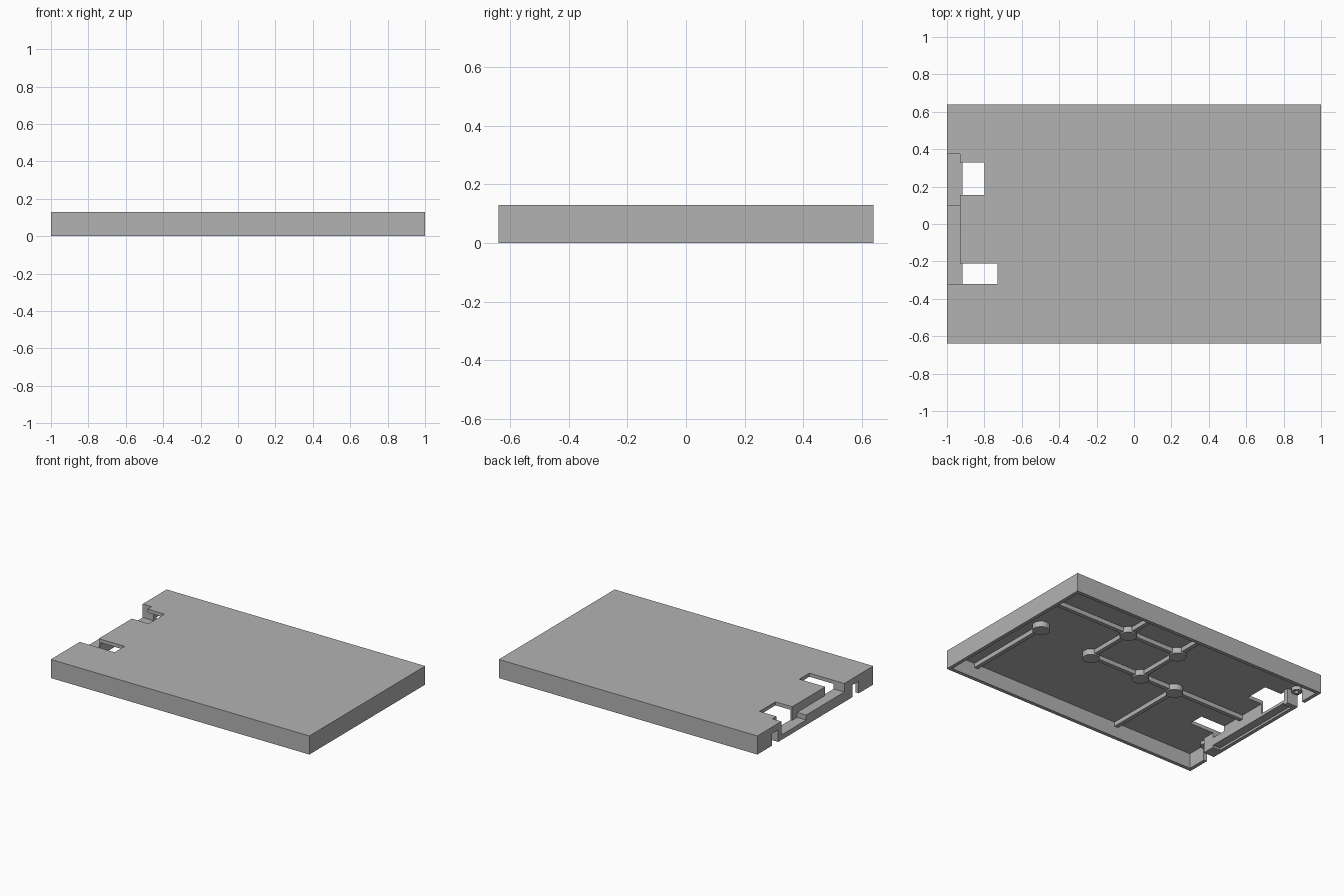
import bpy
import bmesh
from math import tau
from mathutils import Vector

if "Cube" in bpy.data.objects:
    bpy.data.objects.remove(bpy.data.objects["Cube"])

# Material
grey = bpy.data.materials.new("plain_grey")
grey.use_nodes = True
colour = (0.45, 0.45, 0.45, 1)
grey.diffuse_color = colour
grey.node_tree.nodes["Principled BSDF"].inputs["Base Color"].default_value = colour

# Main dimensions
HX, HY, TOP = 1.0, 0.64, 0.13
WALL, CEIL = 0.025, 0.105


def finish(name, bm):
    bmesh.ops.recalc_face_normals(bm, faces=bm.faces)
    mesh = bpy.data.meshes.new(name)
    bm.to_mesh(mesh)
    bm.free()
    mesh.materials.append(grey)
    obj = bpy.data.objects.new(name, mesh)
    bpy.context.collection.objects.link(obj)
    return obj


def box(name, x, y, z):
    """Box from (low, high) pairs."""
    bm = bmesh.new()
    bmesh.ops.create_cube(bm, size=1)
    for v in bm.verts:
        v.co = [(a + b) / 2 + c * (b - a) for (a, b), c in zip((x, y, z), v.co)]
    return finish(name, bm)


def turned(name, x, y, profile, steps=16):
    """Revolve (radius, height) points about a vertical axis."""
    bm = bmesh.new()
    verts = [bm.verts.new((x + r, y, z)) for r, z in profile]
    edges = [bm.edges.new(pair) for pair in zip(verts, verts[1:])]
    bmesh.ops.spin(bm, geom=verts + edges, cent=(x, y, 0), axis=(0, 0, 1),
                   angle=tau, steps=steps)
    bmesh.ops.remove_doubles(bm, verts=bm.verts, dist=0.0005)
    return finish(name, bm)


def cut(target, x, y, z):
    """Subtract a box and throw the cutter away."""
    cutter = box("cutter", x, y, z)
    cutter.hide_render = True
    mod = target.modifiers.new("cut", "BOOLEAN")
    mod.operation, mod.solver, mod.object = "DIFFERENCE", "EXACT", cutter
    bpy.context.view_layer.objects.active = target
    bpy.ops.object.modifier_apply(modifier=mod.name)
    bpy.data.objects.remove(cutter)


# Hollow tray, open underneath
tray = box("tray", (-HX, HX), (-HY, HY), (0, TOP))
cut(tray, (WALL - HX, HX - WALL), (WALL - HY, HY - WALL), (-0.1, CEIL))

# End notch, two windows and the screw slots in the end wall
cut(tray, (-1.1, -0.93), (-0.32, 0.375), (-0.1, 0.2))
cut(tray, (-0.95, -0.80), (0.155, 0.33), (0.05, 0.2))
cut(tray, (-0.95, -0.73), (-0.32, -0.21), (0.05, 0.2))
for side in (-1, 1):
    cut(tray, (-1.1, -0.96), sorted((side * 0.41, side * 0.48)), (-0.1, 0.085))

# Stepped ledge filling the notch, with its outer lip
for name, y, level in (("high", (-0.32, 0.10), 0.07), ("low", (0.10, 0.375), 0.035)):
    box(name + "_ledge", (-HX + WALL, -0.917), y, (0.015, level))
    box(name + "_lip", (-HX, -HX + WALL), y, (0, level))
box("tongue_wall", (-0.93, -0.917), (-0.21, 0.155), (0.03, CEIL + 0.005))

# Cheeks beside the screw slots
box("back_cheek", (-HX + WALL, -0.917), (0.375, 0.41), (0, CEIL))
box("front_cheek", (-HX + WALL, -0.917), (-0.41, -0.32), (0, CEIL))

# Hollow screw bosses near the four corners
for x in (-0.962, 0.935):
    for y in (-0.445, 0.445):
        turned("screw_boss", x, y, [(0.034, CEIL + 0.01), (0.034, 0.08),
                                    (0.016, 0.08), (0.016, CEIL), (0, CEIL)])

# Round support pads under the ceiling
ROW_A, ROW_B = 0.32, -0.045
COL_A, COL_B, COL_C = 0.315, -0.09, -0.37
END_X, END_Y = 0.78, 0.02
pads = [(COL_A, ROW_A), (COL_B, ROW_A), (COL_A, ROW_B),
        (COL_B, ROW_B), (COL_C, ROW_B), (END_X, END_Y)]
for x, y in pads:
    turned("support_pad", x, y, [(0.055, CEIL + 0.005), (0.055, 0.065), (0, 0.065)])

# Ribs joining the pads to each other and to the walls
IN_X, IN_Y = HX - WALL, HY - WALL
ribs = [((COL_B, ROW_A), (IN_X, ROW_A)), ((-0.917, ROW_B), (COL_A, ROW_B)),
        ((COL_A, ROW_B), (COL_A, IN_Y)), ((COL_B, ROW_B), (COL_B, IN_Y)),
        ((COL_C, -IN_Y), (COL_C, ROW_B)), ((END_X, -IN_Y), (END_X, END_Y))]
half = 0.014
for start, end in ribs:
    a, b = Vector(start), Vector(end)
    along_x = abs(b.x - a.x) > abs(b.y - a.y)
    pad = Vector((0, half)) if along_x else Vector((half, 0))
    lo, hi = a - pad, b + pad
    box("rib", (lo.x, hi.x), (lo.y, hi.y), (0.075, CEIL + 0.005))
